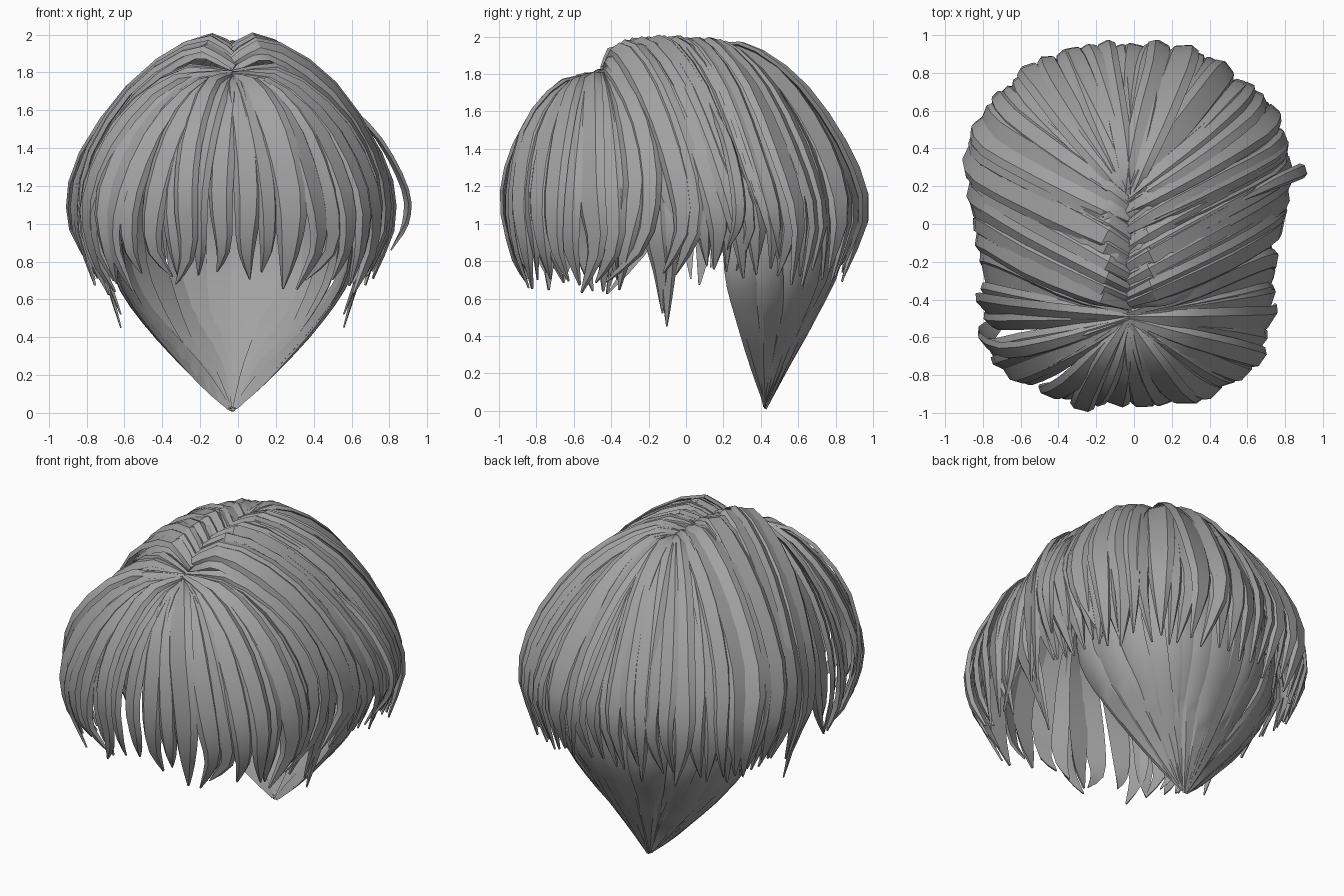
import bpy, bmesh, math, random
from mathutils import Vector as V, Matrix

if "Cube" in bpy.data.objects:
    bpy.data.objects.remove(bpy.data.objects["Cube"])

random.seed(11)
CX = -0.03  # parting sits slightly off centre

hair = bpy.data.materials.new("hair_grey")
hair.diffuse_color = (0.36, 0.36, 0.36, 1)
hair.use_nodes = True
hair.node_tree.nodes["Principled BSDF"].inputs["Base Color"].default_value = hair.diffuse_color


def spline(pts, t):
    """Catmull-Rom point at t in 0..1."""
    n = len(pts) - 1
    f = min(max(t, 0), 1) * n
    i = min(int(f), n - 1)
    u = f - i
    b, c = pts[i], pts[i + 1]
    a = pts[i - 1] if i > 0 else b * 2 - c
    d = pts[i + 2] if i + 2 <= n else c * 2 - b
    return 0.5 * (2 * b + (c - a) * u + (2 * a - 5 * b + 4 * c - d) * u * u
                  + (3 * b - a - 3 * c + d) * u ** 3)


def guides(rows):
    return [[V(p) for p in row] for row in rows]


def between(rows, t):
    """Path blended across neighbouring guide paths."""
    return [spline([r[k] for r in rows], t) for k in range(len(rows[0]))]


def lock(bm, path, width, root=0.35, tip=0.06, taper=0.62, thick=0.03, cy=0.0, roll=0.0, steps=12):
    """Closed bevelled ribbon following a path, facing away from the head centre."""
    rings = []
    for s in range(steps + 1):
        t = s / steps
        p = spline(path, t)
        tan = (spline(path, t + 0.02) - spline(path, t - 0.02)).normalized()
        out = p - V((0, cy, min(1.1, p.z)))
        side = tan.cross(out).normalized()
        nor = side.cross(tan).normalized()
        if nor.dot(out) < 0:
            nor = -nor
        twist = Matrix.Rotation(roll, 3, tan)
        side, nor = twist @ side, twist @ nor
        grow = root + (1 - root) * math.sin(min(t / 0.45, 1) * math.pi / 2)
        fall = 1 if t < taper else tip + (1 - tip) * (1 - ((t - taper) / (1 - taper)) ** 1.6)
        w = width * grow * fall
        h = thick * min(1, 0.3 + fall)
        sect = ((-1, -0.6), (-0.6, 0.3), (0.6, 0.3), (1, -0.6))
        rings.append([bm.verts.new(p + side * (a * w) + nor * (b * h) + V((CX, 0, 0)))
                      for a, b in sect])
    for r, q in zip(rings, rings[1:]):
        for k in range(4):
            j = (k + 1) % 4
            bm.faces.new((r[k], r[j], q[j], q[k]))
    bm.faces.new(rings[0])
    bm.faces.new(rings[-1])


def finish(bm, name):
    bmesh.ops.recalc_face_normals(bm, faces=bm.faces)
    me = bpy.data.meshes.new(name)
    bm.to_mesh(me)
    bm.free()
    me.materials.append(hair)
    ob = bpy.data.objects.new(name, me)
    bpy.context.collection.objects.link(ob)


def flip(path, sx):
    return [V((p.x * sx, p.y, p.z)) for p in path]


def layer(name, rows, count, width, curl=0.05, depth=0.02, scale=0.99, roll=0.0, **kw):
    """Fill both halves with locks spread across the guide paths."""
    bm = bmesh.new()
    mid = V((0, 0, 1.1))
    for sx in (1, -1):
        for i in range(count):
            t = (i + 0.5 + random.uniform(-0.3, 0.3)) / count
            path = between(rows, t)
            push = scale + random.uniform(-depth, depth)
            path = [mid + (p - mid) * (1 + (push - 1) * min(1, 0.4 + k / 3)) for k, p in enumerate(path)]
            if curl:  # tips bend sideways and end at uneven heights
                across = between(rows, min(1, t + 0.05))[-2] - between(rows, max(0, t - 0.05))[-2]
                across.z = 0
                bend = random.uniform(-1.4, 0.8) * curl
                path[-1] += across.normalized() * bend
                path[-2] -= across.normalized() * bend * 0.4
                path[-1].z += random.uniform(-0.03, 0.08)
            lock(bm, flip(path, sx), width * random.uniform(0.75, 1.25),
                 roll=roll * random.uniform(-1, 1), **kw)
    finish(bm, name)


# Fringe: fans out from the front of the parting
fringe = guides([
    [(0, -.49, 1.78), (0, -.70, 1.72), (.02, -.89, 1.48), (.03, -.975, 1.15), (.03, -.94, .88), (.01, -.86, .68)],
    [(-.01, -.50, 1.78), (.14, -.68, 1.73), (.30, -.85, 1.5), (.41, -.91, 1.15), (.41, -.89, .88), (.36, -.82, .68)],
    [(-.01, -.50, 1.79), (.25, -.60, 1.75), (.51, -.68, 1.5), (.67, -.73, 1.15), (.67, -.71, .88), (.60, -.66, .65)],
    [(-.01, -.49, 1.79), (.28, -.48, 1.78), (.58, -.45, 1.53), (.75, -.42, 1.18), (.75, -.43, .88), (.66, -.43, .64)],
    [(-.01, -.47, 1.80), (.28, -.37, 1.83), (.60, -.20, 1.58), (.77, -.13, 1.24), (.76, -.22, .9), (.66, -.36, .65)]])
layer("fringe", fringe, 13, 0.078, root=0.2, taper=0.55, roll=0.35)

# Sides and back: sweep from the parting round to the crown
crown = guides([
    [(-.02, -.45, 1.83), (.18, -.38, 1.93), (.51, -.24, 1.73), (.75, -.10, 1.35), (.79, -.08, 1.0), (.71, -.10, .70)],
    [(-.02, -.28, 1.90), (.16, -.20, 1.98), (.50, -.02, 1.75), (.78, .15, 1.35), (.84, .23, 1.02), (.74, .24, .70)],
    [(-.02, -.05, 1.93), (.16, .05, 1.98), (.50, .22, 1.75), (.78, .37, 1.35), (.83, .46, 1.02), (.72, .47, .69)],
    [(-.01, .12, 1.94), (.13, .22, 1.96), (.42, .42, 1.75), (.64, .59, 1.39), (.72, .67, 1.03), (.63, .66, .69)],
    [(0, .14, 1.94), (.08, .32, 1.94), (.23, .58, 1.74), (.36, .81, 1.4), (.42, .91, 1.06), (.37, .82, .70)],
    [(0, .15, 1.94), (0, .34, 1.945), (0, .62, 1.75), (0, .86, 1.4), (0, .975, 1.08), (0, .87, .70)]])
layer("side_and_back_hair", crown, 24, 0.078, root=0.35, taper=0.62, roll=0.4)

# Thin under layer closing the gaps between the upper locks
layer("under_layer", [row[:-1] for row in crown], 14, 0.10, curl=0, depth=0.004, scale=0.965,
      taper=0.8, thick=0.015)

# Nape: long locks drawn together into one low point
nape = guides([
    [(.66, .24, 1.05), (.64, .26, .75), (.48, .32, .5), (.25, .38, .25), (.03, .42, .04)],
    [(.62, .48, 1.15), (.57, .50, .76), (.42, .49, .5), (.20, .45, .25), (.02, .42, .03)],
    [(.36, .74, 1.22), (.34, .74, .8), (.25, .62, .5), (.12, .52, .25), (.01, .42, .02)],
    [(.0, .84, 1.25), (.0, .84, .82), (.0, .70, .5), (.0, .56, .25), (.0, .43, .005)]])
layer("nape_hair", nape, 9, 0.088, curl=0, depth=0.006, scale=1.0, root=0.9, tip=0.1,
      taper=0.3, thick=0.02, cy=0.3, roll=0.12)

# Loose locks: ear points on both sides, and strays standing off the head
bm = bmesh.new()
for sx in (1, -1):
    for dy in (-0.05, 0.02):
        ear = [V((.70, -.10 + dy, 1.35)), V((.75, -.12 + dy, 1.0)),
               V((.68, -.11 + dy / 2, .75)), V((.59, -.11 + dy / 3, .47 - dy))]
        lock(bm, flip(ear, sx), 0.07, taper=0.3, thick=0.02)
for w, pts in (
        (.04, ((.58, .12, 1.66), (.78, .22, 1.45), (.92, .28, 1.18), (.92, .28, 1.0), (.84, .22, .86))),
        (.06, ((0, -.50, 1.80), (-.35, -.62, 1.75), (-.64, -.68, 1.45), (-.77, -.62, 1.1),
               (-.72, -.55, .8), (-.62, -.5, .64))),
        (.065, ((0, -.50, 1.79), (-.12, -.70, 1.74), (-.22, -.90, 1.45), (-.25, -.98, 1.15),
                (-.24, -.93, .85), (-.3, -.85, .68)))):
    lock(bm, [V(p) for p in pts], w, root=0.25, thick=0.025)
finish(bm, "loose_locks")

# Soft strands with crisp edges
bpy.ops.object.select_all(action='SELECT')
bpy.context.view_layer.objects.active = bpy.context.selected_objects[0]
bpy.ops.object.shade_smooth_by_angle(angle=math.radians(30))
